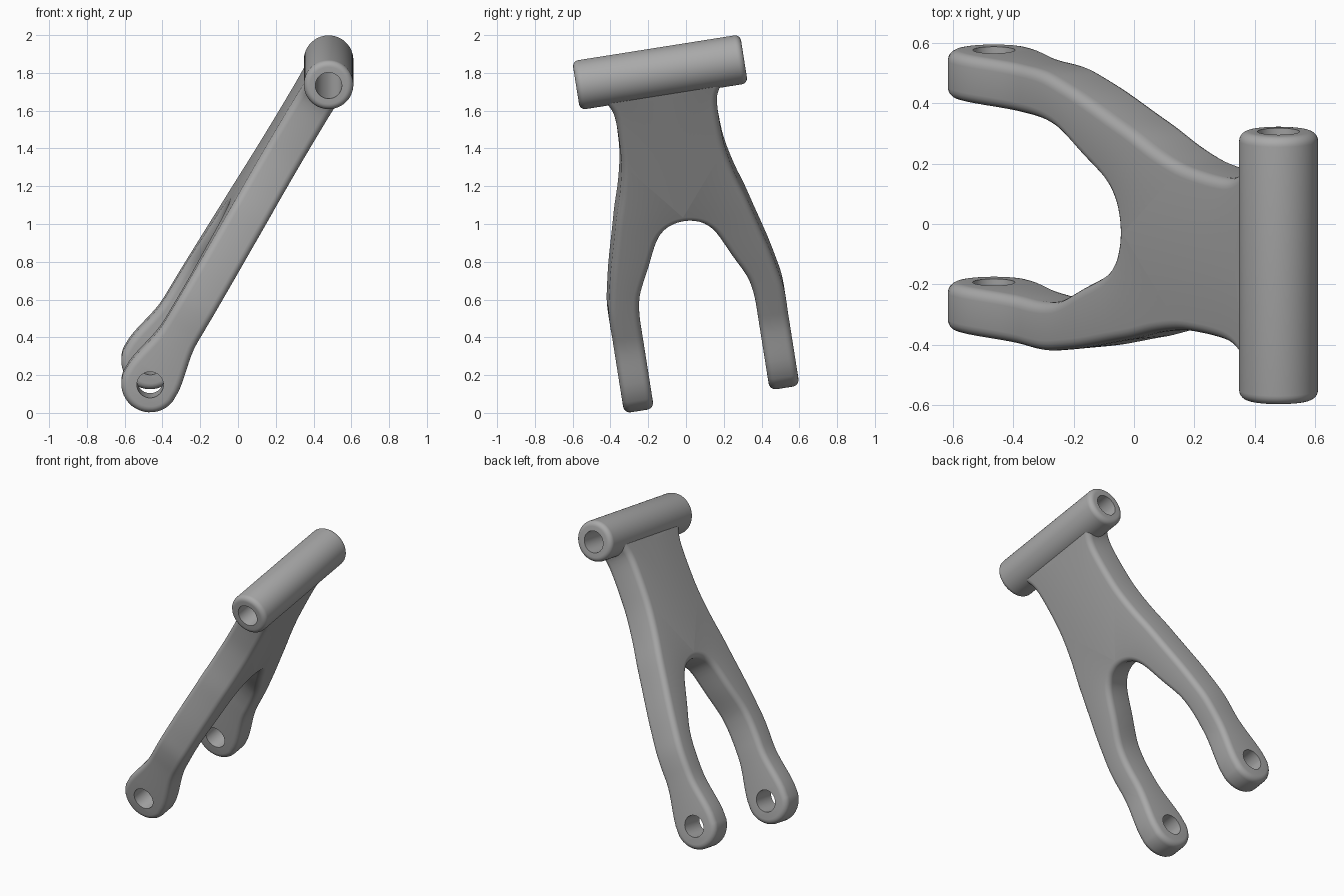
import bpy, bmesh, math
from mathutils import Matrix, Vector

cube = bpy.data.objects.get("Cube")
if cube:
    bpy.data.objects.remove(cube)

steel = bpy.data.materials.new("grey_metal")
steel.use_nodes = True
steel.diffuse_color = (0.4, 0.4, 0.4, 1)
steel.node_tree.nodes["Principled BSDF"].inputs["Base Color"].default_value = (0.4, 0.4, 0.4, 1)

# Part frame: X across the fork along the pivots, Y up the arm, Z through its thickness
TILT, LENGTH = math.radians(9), 1.859
across = Vector((0, math.cos(TILT), math.sin(TILT)))
along = Vector((0.508, -0.861 * math.sin(TILT), 0.861 * math.cos(TILT))).normalized()
normal = across.cross(along)
FRAME = Matrix.Translation((-0.465, 0.113, 0.222)) @ Matrix((across, along, normal)).transposed().to_4x4()

EYE_R, HALF_T, HOLE_R = 0.153, 0.103, 0.07


def finish(name, bm):
    bmesh.ops.remove_doubles(bm, verts=bm.verts, dist=0.0005)
    bmesh.ops.recalc_face_normals(bm, faces=bm.faces)
    mesh = bpy.data.meshes.new(name)
    bm.to_mesh(mesh)
    bm.free()
    mesh.transform(FRAME)
    mesh.materials.append(steel)
    obj = bpy.data.objects.new(name, mesh)
    bpy.context.collection.objects.link(obj)
    return obj


def smooth(points, steps=4):
    """Catmull-Rom curve through the points."""
    p = [Vector(q) for q in points]
    p = [2 * p[0] - p[1]] + p + [2 * p[-1] - p[-2]]
    out = []
    for a, b, c, d in zip(p, p[1:], p[2:], p[3:]):
        for k in range(steps):
            t = k / steps
            out.append(b + 0.5 * t * (c - a + t * (2 * a - 5 * b + 4 * c - d + t * (3 * (b - c) + d - a))))
    return out + [p[-2]]


def half_thickness(t):
    """Round eye at the foot, easing into a flat bar."""
    if t < 0:
        return math.sqrt(max(EYE_R ** 2 - t * t, 0))
    u = min(t / 0.32, 1)
    return EYE_R + (HALF_T - EYE_R) * u * u * (3 - 2 * u)


# Outer and inner edges of one half of the fork
STEPS = 4
outer = smooth([(0.47, 0.32), (0.471, 0.41), (0.467, 0.49), (0.453, 0.58), (0.425, 0.727),
                (0.38, 0.92), (0.35, 1.05), (0.31, 1.2), (0.28, 1.36), (0.271, 1.5),
                (0.271, 1.63), (0.279, 1.7), (0.296, 1.745), (0.32, 1.785)], STEPS)
inner = smooth([(0.31, 0.32), (0.31, 0.41), (0.303, 0.5), (0.282, 0.59), (0.223, 0.727),
                (0.159, 0.878), (0.105, 0.943), (0.05, 0.97), (0, 0.977), (-0.05, 0.97)], STEPS)[:-STEPS]
inner[-1].x = 0
crotch = inner[-1].y
rest = len(outer) - len(inner)
top = outer[-1].y
inner += [Vector((0, crotch + (top - crotch) * (k + 1) / rest)) for k in range(rest)]

foot = [-EYE_R * math.cos(math.radians(9 * k)) for k in range(10)] + [0.04 * k for k in range(1, 8)]
outer = [Vector((0.47, t)) for t in foot] + outer
inner = [Vector((0.31, t)) for t in foot] + inner

bm = bmesh.new()


def face(*pts):
    unique = []
    for p in pts:
        if all((Vector(p) - Vector(q)).length > 1e-4 for q in unique):
            unique.append(p)
    if len(unique) > 2:
        bm.faces.new([bm.verts.new(p) for p in unique])


for side in (-1, 1):
    def corner(p, z):
        return (side * p.x, p.y, z * half_thickness(p.y))

    for o, o2, i, i2 in zip(outer, outer[1:], inner, inner[1:]):
        for z in (-1, 1):
            face(corner(o, z), corner(o2, z), corner(i2, z), corner(i, z))
        for a, b in ((o, o2), (i, i2)):
            if a.x > 1e-4 or b.x > 1e-4:
                face(corner(a, -1), corner(b, -1), corner(b, 1), corner(a, 1))
    face(corner(outer[-1], -1), corner(outer[-1], 1), corner(inner[-1], 1), corner(inner[-1], -1))

# Round the long edges, leaving the end buried in the tube sharp
bmesh.ops.remove_doubles(bm, verts=bm.verts, dist=0.0005)
bmesh.ops.recalc_face_normals(bm, faces=bm.faces)
edges = [e for e in bm.edges if len(e.link_faces) == 2 and e.calc_face_angle() > math.radians(40)
         and min(v.co.y for v in e.verts) < top - 0.001]
bmesh.ops.bevel(bm, geom=edges, offset=0.036, segments=5, profile=0.5, affect='EDGES', clamp_overlap=False)
fork = finish("fork_arm", bm)

# Bolt hole through both eyes
bm = bmesh.new()
bmesh.ops.create_cone(bm, cap_ends=True, segments=48, radius1=HOLE_R, radius2=HOLE_R, depth=1.4,
                      matrix=Matrix.Rotation(math.pi / 2, 4, 'Y'))
cutter = finish("hole_cutter", bm)
cutter.hide_render = True
cut = fork.modifiers.new("bolt_holes", 'BOOLEAN')
cut.operation, cut.solver, cut.object = 'DIFFERENCE', 'EXACT', cutter
bpy.context.view_layer.objects.active = fork
bpy.ops.object.modifier_apply(modifier=cut.name)
bpy.data.objects.remove(cutter)

# Pivot tube: hollow, with rounded outer rims
TUBE_R, TUBE_L, RIM = 0.131, 0.45, 0.032
arc = [math.radians(15 * k) for k in range(7)]
end = [(TUBE_L - RIM + RIM * math.sin(a), TUBE_R - RIM + RIM * math.cos(a)) for a in arc]
end.append((TUBE_L, HOLE_R))
profile = end + [(-x, r) for x, r in reversed(end)]
bm = bmesh.new()
ring = [bm.verts.new((x, LENGTH + r, 0)) for x, r in profile]
loop = [bm.edges.new(pair) for pair in zip(ring, ring[1:] + ring[:1])]
bmesh.ops.spin(bm, geom=ring + loop, cent=(0, LENGTH, 0), axis=(1, 0, 0), angle=math.tau, steps=64)
tube = finish("pivot_tube", bm)

for obj in (fork, tube):
    bpy.ops.object.select_all(action='DESELECT')
    obj.select_set(True)
    bpy.context.view_layer.objects.active = obj
    bpy.ops.object.shade_smooth_by_angle(angle=math.radians(35))
